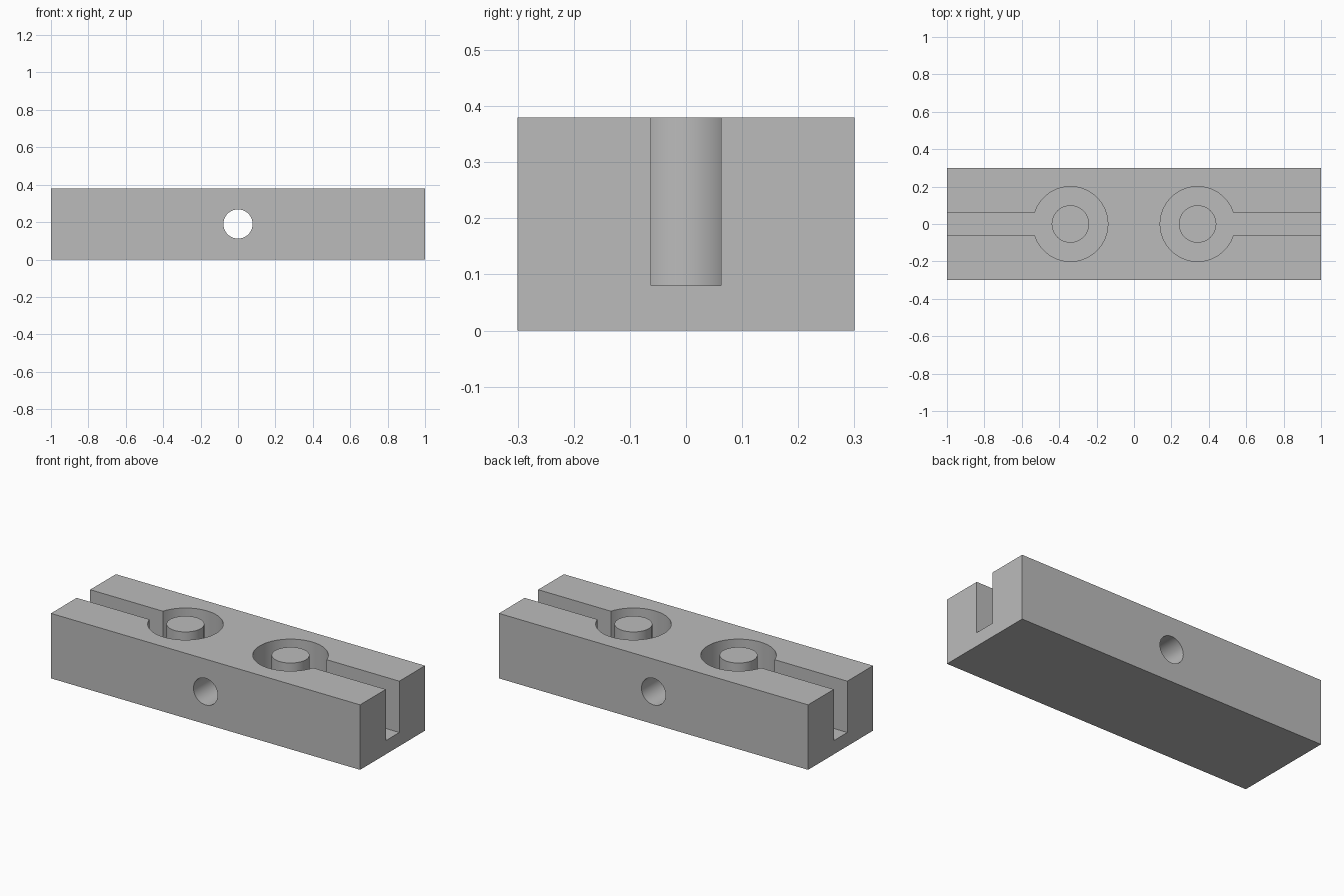
import bpy, bmesh, math
from mathutils import Matrix

LENGTH, DEPTH, HEIGHT = 2.0, 0.6, 0.38
FLOOR = 0.08            # bottom of the slots and pockets
POCKET_X, POCKET_R, POST_R = 0.34, 0.2, 0.1
SLOT_HALF = 0.0625
HOLE_R, HOLE_Z = 0.078, 0.19

cube = bpy.data.objects.get("Cube")
if cube:
    bpy.data.objects.remove(cube, do_unlink=True)

grey = bpy.data.materials.new("plain grey")
grey.use_nodes = True
colour = (0.5, 0.5, 0.5, 1)
grey.diffuse_color = colour
grey.node_tree.nodes["Principled BSDF"].inputs["Base Color"].default_value = colour


def make_object(name, bm):
    bmesh.ops.recalc_face_normals(bm, faces=bm.faces)
    mesh = bpy.data.meshes.new(name)
    bm.to_mesh(mesh)
    bm.free()
    mesh.materials.append(grey)
    obj = bpy.data.objects.new(name, mesh)
    bpy.context.collection.objects.link(obj)
    return obj


def prism(name, outline, bottom, top):
    """Extrude an outline in x and y from bottom to top."""
    bm = bmesh.new()
    face = bm.faces.new([bm.verts.new((x, y, bottom)) for x, y in outline])
    result = bmesh.ops.extrude_face_region(bm, geom=[face])
    verts = [v for v in result["geom"] if isinstance(v, bmesh.types.BMVert)]
    bmesh.ops.translate(bm, verts=verts, vec=(0, 0, top - bottom))
    return make_object(name, bm)


def arc(cx, radius, start, end, steps):
    angles = [start + (end - start) * i / steps for i in range(steps + 1)]
    return [(cx + radius * math.cos(a), radius * math.sin(a)) for a in angles]


def activate(obj):
    bpy.ops.object.select_all(action="DESELECT")
    obj.select_set(True)
    bpy.context.view_layer.objects.active = obj


def cut(target, cutter):
    mod = target.modifiers.new(cutter.name, "BOOLEAN")
    mod.operation = "DIFFERENCE"
    mod.solver = "EXACT"
    mod.object = cutter
    activate(target)
    bpy.ops.object.modifier_apply(modifier=mod.name)
    bpy.data.objects.remove(cutter, do_unlink=True)


def smooth(obj):
    activate(obj)
    bpy.ops.object.shade_smooth_by_angle(angle=math.radians(30))


# Block
w, d = LENGTH / 2, DEPTH / 2
block = prism("block", [(-w, -d), (w, -d), (w, d), (-w, d)], 0, HEIGHT)

# Keyhole grooves: a round pocket with a slot running out of the end
mouth = math.asin(SLOT_HALF / POCKET_R)
keyhole = arc(POCKET_X, POCKET_R, mouth, 2 * math.pi - mouth, 80)
keyhole += [(w + 0.1, -SLOT_HALF), (w + 0.1, SLOT_HALF)]
for side, label in ((1, "left"), (-1, "right")):
    outline = [(side * x, y) for x, y in keyhole]
    cut(block, prism(label + "_groove_cutter", outline, FLOOR, HEIGHT + 0.1))

# Cross hole from front to back
bm = bmesh.new()
bmesh.ops.create_cone(bm, cap_ends=True, segments=64, radius1=HOLE_R, radius2=HOLE_R,
                      depth=DEPTH + 0.2,
                      matrix=Matrix.Translation((0, 0, HOLE_Z)) @ Matrix.Rotation(math.pi / 2, 4, "X"))
cut(block, make_object("cross_hole_cutter", bm))
smooth(block)

# Round posts standing in the pockets, flush with the top
for side, label in ((1, "left"), (-1, "right")):
    circle = arc(side * POCKET_X, POST_R, 0, 2 * math.pi, 64)[:-1]
    smooth(prism(label + "_post", circle, FLOOR - 0.01, HEIGHT))
